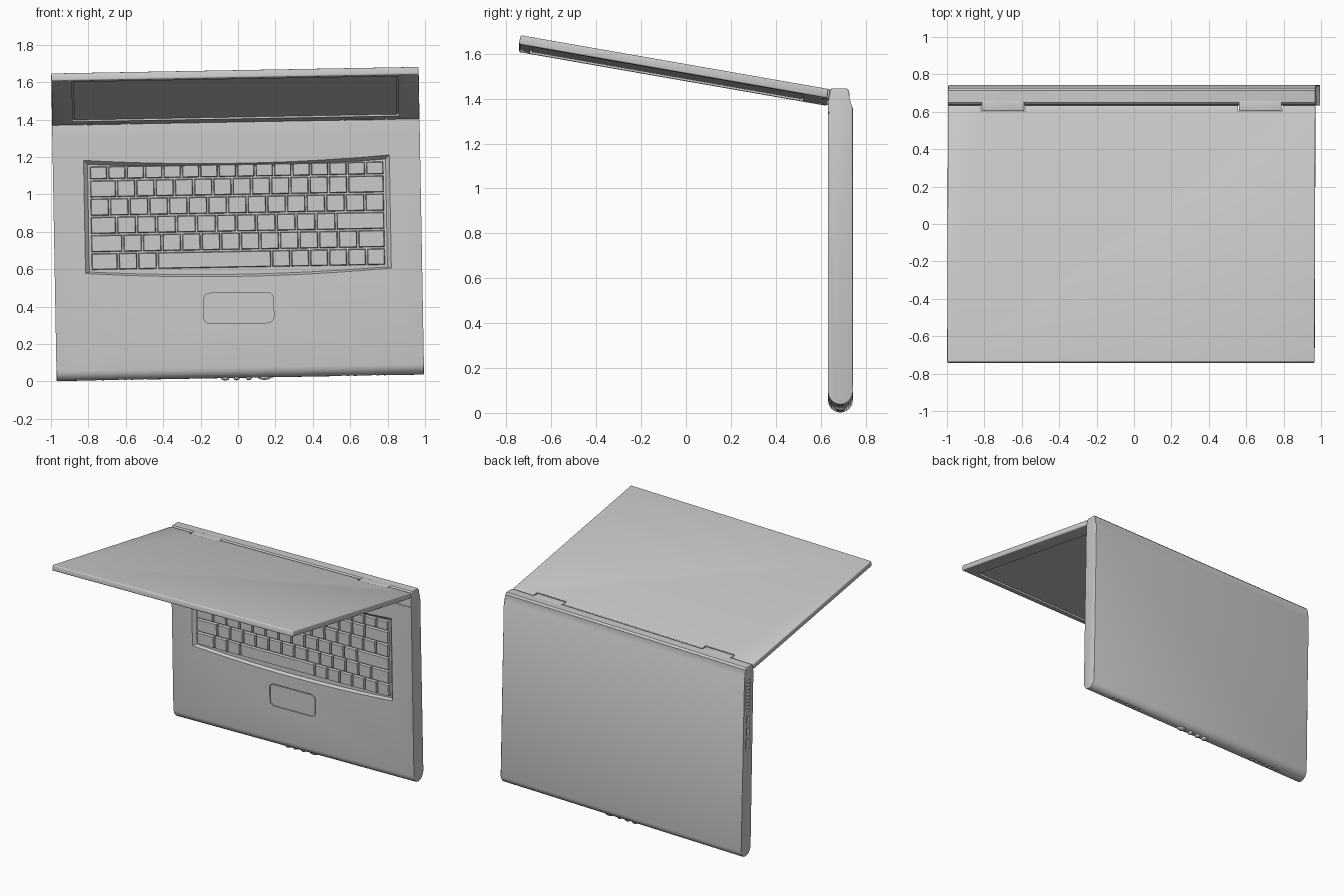
import bpy, bmesh, math
from mathutils import Matrix, Vector

if "Cube" in bpy.data.objects:
    bpy.data.objects.remove(bpy.data.objects["Cube"])

W = 0.9825          # half width
FRONT = 0.633       # y of keyboard face
TILT = 0.0178       # whole model leans slightly sideways
parts = []


def finish(bm, name, keep=True):
    bmesh.ops.recalc_face_normals(bm, faces=bm.faces)
    me = bpy.data.meshes.new(name)
    bm.to_mesh(me)
    bm.free()
    ob = bpy.data.objects.new(name, me)
    bpy.context.collection.objects.link(ob)
    if keep:
        parts.append(ob)
    else:
        ob.hide_render = True
    return ob


def loft(name, a, b, bevel=0, keep=True, segs=2):
    """Closed solid between two matching rings; optional bevel on cap edges."""
    bm = bmesh.new()
    ra = [bm.verts.new(p) for p in a]
    rb = [bm.verts.new(p) for p in b]
    caps = [bm.faces.new(ra), bm.faces.new(rb[::-1])]
    for i in range(len(a)):
        j = (i + 1) % len(a)
        bm.faces.new((ra[i], rb[i], rb[j], ra[j]))
    if bevel:
        edges = list({e for f in caps for e in f.edges})
        bmesh.ops.bevel(bm, geom=edges, offset=bevel, segments=segs, affect='EDGES', profile=0.5)
    return finish(bm, name, keep)


def boxes(name, ranges, keep=True, bevel=0, taper=0):
    """Boxes given as (x0, x1, y0, y1, z0, z1); taper shrinks the -y side."""
    bm = bmesh.new()
    for x0, x1, y0, y1, z0, z1 in ranges:
        c = Vector(((x0 + x1) / 2, (y0 + y1) / 2, (z0 + z1) / 2))
        m = Matrix.Translation(c) @ Matrix.Diagonal((x1 - x0, y1 - y0, z1 - z0, 1))
        for v in bmesh.ops.create_cube(bm, size=1, matrix=m)['verts']:
            if taper and v.co.y < c.y:
                v.co.x -= math.copysign(taper, v.co.x - c.x)
                v.co.z -= math.copysign(taper, v.co.z - c.z)
    if bevel:
        bmesh.ops.bevel(bm, geom=bm.edges[:], offset=bevel, segments=3, affect='EDGES', profile=0.5)
    return finish(bm, name, keep)


def cut(ob, cutter):
    m = ob.modifiers.new("cut", 'BOOLEAN')
    m.operation, m.solver, m.object = 'DIFFERENCE', 'EXACT', cutter
    bpy.context.view_layer.objects.active = ob
    bpy.ops.object.modifier_apply(modifier=m.name)
    bpy.data.objects.remove(cutter)


def rounded(u0, u1, v0, v1, r, y):
    pts = []
    for k, (cx, cz) in enumerate(((u1 - r, v1 - r), (u0 + r, v1 - r), (u0 + r, v0 + r), (u1 - r, v0 + r))):
        for i in range(6):
            a = math.pi / 2 * (k + i / 5)
            pts.append((cx + r * math.cos(a), y, cz + r * math.sin(a)))
    return pts


def bowed(hw, v0, v1, bow, y):
    """Keyboard well outline whose long edges sag in the middle."""
    n = 16
    us = [-hw + 2 * hw * i / n for i in range(n + 1)]
    sag = lambda u: bow * (1 - (u / hw) ** 2)
    return [(u, y, v0 - sag(u)) for u in us] + [(u, y, v1 - sag(u)) for u in us[::-1]]


# Base slab: side profile with a half-round lower edge and a stepped hinge end
r = 0.055
profile = [(0.688 + r * math.cos(a), 0.055 + r * math.sin(a))
           for a in (math.pi + math.pi * i / 12 for i in range(13))]
profile += [(0.743, 1.322), (0.727, 1.35), (0.727, 1.398), (0.715, 1.41),
            (0.65, 1.41), (0.638, 1.398), (FRONT, 1.35)]
base = loft("base", [(-W, y, z) for y, z in profile], [(W, y, z) for y, z in profile], bevel=0.006)

# Keyboard well
cut(base, loft("well_cutter", bowed(0.83, 0.568, 1.19, 0.032, 0.62),
               bowed(0.797, 0.58, 1.156, 0.026, 0.655), keep=False))

# Touchpad groove and pad
cut(base, loft("pad_cutter", rounded(-0.19, 0.185, 0.292, 0.455, 0.035, 0.6),
               rounded(-0.19, 0.185, 0.292, 0.455, 0.035, 0.642), keep=False))
loft("touchpad", rounded(-0.184, 0.179, 0.298, 0.449, 0.03, 0.635),
     rounded(-0.184, 0.179, 0.298, 0.449, 0.03, 0.645))

# Hinge seam, side vents and ports, speaker slots
slots = [(-1.1, 1.1, 0.6, 0.637, 1.298, 1.304)]
slots += [(-1.1, -0.968, 0.665, 0.715, z, z + 0.012) for z in (1.08 + 0.024 * i for i in range(10))]
slots += [(-1.1, -0.965, 0.67, 0.705, z, z + h) for z, h in ((0.98, 0.06), (0.9, 0.05), (0.79, 0.08))]
for s in (-1, 1):
    for i in range(7):
        c = s * (0.515 + 0.04 * i)
        slots.append((c - 0.014, c + 0.014, 0.676, 0.702, -0.1, 0.01))
cut(base, boxes("slot_cutter", slots, keep=False))

# Keys: rows of relative widths between the row lines
rows = [[1] * 16,
        [1.4] + [1] * 12 + [1.9],
        [1] * 15,
        [1.35] + [1.02] * 11 + [2.5],
        [1.65] + [1] * 12 + [1.4],
        [1.4, 1, 1, 5.85] + [0.97] * 6]
lines = [1.147, 1.072, 0.975, 0.877, 0.78, 0.682, 0.587]
keys = []
for row, top, bottom in zip(rows, lines, lines[1:]):
    u = -0.788
    for w in row:
        w *= 1.576 / sum(row)
        keys.append((u + 0.004, u + w - 0.004, 0.637, 0.657, bottom + 0.004, top - 0.004))
        u += w
boxes("keys", keys, taper=0.004)

# Round buttons under the front edge
for i, (u, s) in enumerate(((-0.08, 0.024), (-0.02, 0.018), (0.045, 0.018), (0.13, 0.036))):
    bm = bmesh.new()
    bmesh.ops.create_uvsphere(bm, u_segments=20, v_segments=10, radius=1,
                              matrix=Matrix.Translation((u, 0.688, 0.002)) @ Matrix.Diagonal((s, 0.022, 0.015, 1)))
    finish(bm, f"edge_button_{i + 1}")

# Hinge blocks
for side, s in (("left", -1), ("right", 1)):
    a, b = sorted((s * 0.574, s * 0.802))
    boxes(f"hinge_{side}", [(a, b, 0.603, 0.66, 1.367, 1.411)], bevel=0.006)

# Lid with hinge notches and screen recess, modelled flat then tilted up
lid = boxes("lid", [(-W, W, -1.395, -0.002, 0, 0.041)], bevel=0.007)
cut(lid, boxes("notch_cutter", [(-0.808, -0.568, -0.036, 0.1, -0.1, 0.1),
                                (0.568, 0.808, -0.036, 0.1, -0.1, 0.1)], keep=False))
cut(lid, boxes("screen_cutter", [(-0.872, 0.872, -1.345, -0.11, -0.1, 0.012)], keep=False))
screen = boxes("screen", [(-0.864, 0.864, -1.337, -0.118, 0.008, 0.016)])
for ob in (lid, screen):
    ob.data.transform(Matrix.Translation((0, 0.63, 1.366)) @ Matrix.Rotation(-math.radians(9.9), 4, 'X'))

# Lean the whole model and shade it
lean = Matrix.Translation((0.0125, 0, 0.019)) @ Matrix.Rotation(-TILT, 4, 'Y')
for ob in parts:
    ob.data.transform(lean)
    bpy.ops.object.select_all(action='DESELECT')
    ob.select_set(True)
    bpy.context.view_layer.objects.active = ob
    bpy.ops.object.shade_smooth_by_angle(angle=math.radians(30))
